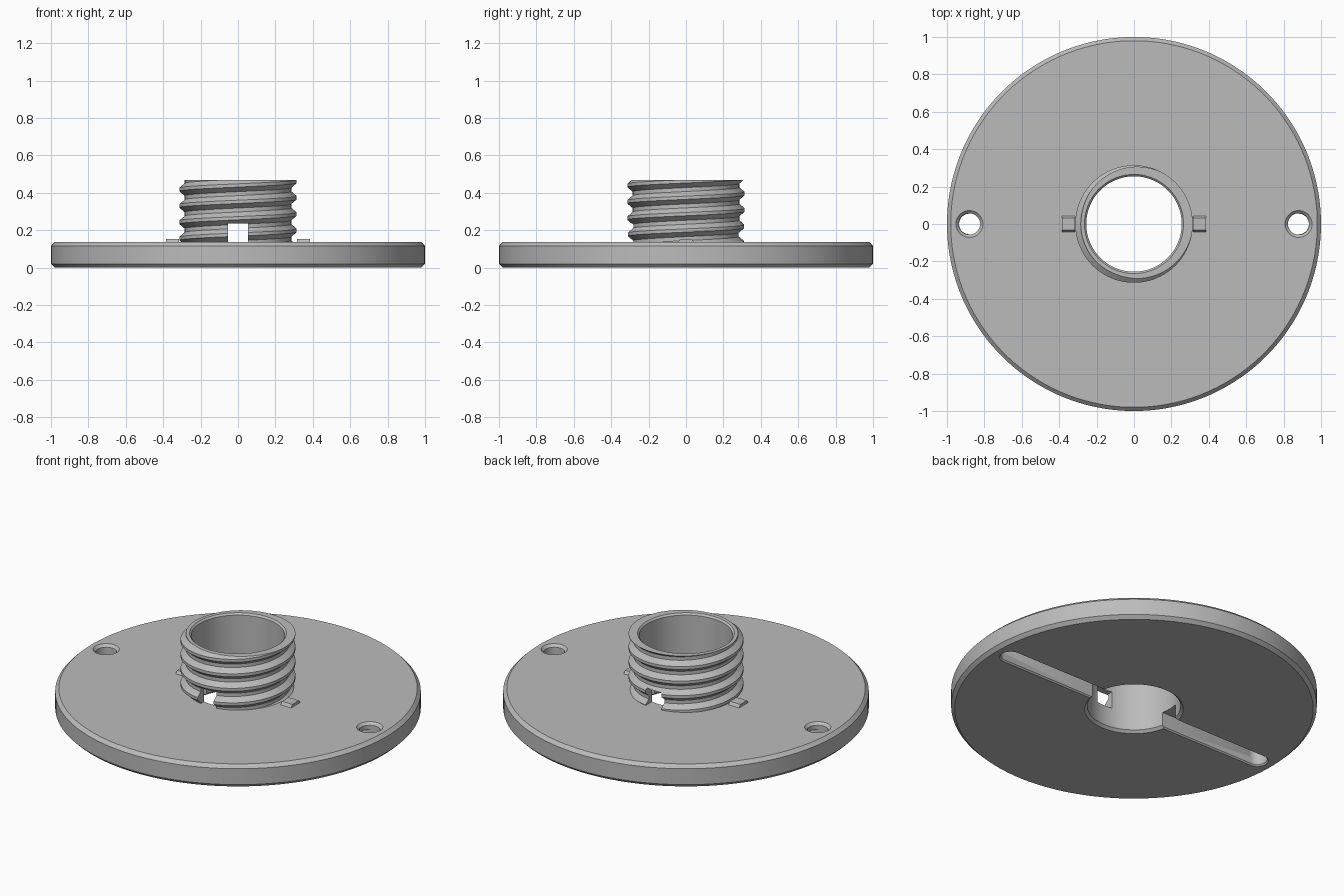
import bpy, bmesh, math
from math import cos, sin, pi, tau

if "Cube" in bpy.data.objects:
    bpy.data.objects.remove(bpy.data.objects["Cube"], do_unlink=True)

GREY = (0.5, 0.5, 0.5, 1)
mat = bpy.data.materials.new("plain grey")
mat.use_nodes = True
mat.diffuse_color = GREY
mat.node_tree.nodes["Principled BSDF"].inputs["Base Color"].default_value = GREY

BASE_TOP, TUBE_TOP = 0.136, 0.468
BORE, HOLE_X = 0.255, 0.88


def make_object(name, bm, helper=False):
    bmesh.ops.recalc_face_normals(bm, faces=bm.faces)
    mesh = bpy.data.meshes.new(name)
    bm.to_mesh(mesh)
    bm.free()
    mesh.materials.append(mat)
    obj = bpy.data.objects.new(name, mesh)
    bpy.context.collection.objects.link(obj)
    obj.hide_render = helper
    return obj


def loft(name, levels, x=0, half_length=0, n=64, helper=True):
    """Stack rounded slot outlines given as (z, radius); zero length gives a round plug."""
    bm = bmesh.new()
    rings = []
    for z, r in levels:
        ring = []
        for i in range(n):
            a = tau * (i + 0.5) / n
            shift = half_length if cos(a) > 0 else -half_length
            ring.append(bm.verts.new((x + shift + r * cos(a), r * sin(a), z)))
        rings.append(ring)
    for low, high in zip(rings, rings[1:]):
        for i in range(n):
            k = (i + 1) % n
            bm.faces.new((low[i], low[k], high[k], high[i]))
    bm.faces.new(rings[0])
    bm.faces.new(rings[-1])
    return make_object(name, bm, helper)


def box(name, size, centre, helper=False, taper=1):
    bm = bmesh.new()
    bmesh.ops.create_cube(bm, size=1)
    for v in bm.verts:
        if v.co.z > 0:
            v.co.y *= taper
        v.co = [c * s + o for c, s, o in zip(v.co, size, centre)]
    return make_object(name, bm, helper)


def cut(obj, *cutters):
    bpy.context.view_layer.objects.active = obj
    for c in cutters:
        mod = obj.modifiers.new("cut", "BOOLEAN")
        mod.operation, mod.solver, mod.object = "DIFFERENCE", "EXACT", c
        bpy.ops.object.modifier_apply(modifier=mod.name)
        bpy.data.objects.remove(c, do_unlink=True)


def smooth(obj):
    bpy.ops.object.select_all(action="DESELECT")
    obj.select_set(True)
    bpy.context.view_layer.objects.active = obj
    bpy.ops.object.shade_smooth_by_angle(angle=math.radians(30))


# Round base plate with chamfered rims
base = loft("base_plate", [(0, 0.98), (0.02, 1), (BASE_TOP - 0.02, 1), (BASE_TOP, 0.98)],
            n=128, helper=False)
cut(base, loft("bore_cutter", [(-0.02, BORE + 0.035), (0.015, BORE), (0.2, BORE)], n=96))

# Cable channel underneath and the two screw holes at its ends
cut(base, loft("channel_cutter", [(-0.01, 0.07), (0.008, 0.055), (0.095, 0.055)],
               half_length=HOLE_X))
for side in (-1, 1):
    cut(base, loft("hole_cutter", [(0.05, 0.057), (BASE_TOP - 0.015, 0.057), (BASE_TOP + 0.01, 0.082)],
                   x=side * HOLE_X))
smooth(base)

# Threaded tube: one thread section swept along a helix, neighbouring turns welded
PITCH, STEPS, TURNS = 0.0875, 96, 8
section = [(-0.5, 0.285), (-0.38, 0.285), (-0.1, 0.314), (0.1, 0.314), (0.38, 0.285), (0.5, 0.285)]
bm = bmesh.new()
rows = []
for j in range(STEPS * TURNS + 1):
    a = tau * j / STEPS
    rows.append([bm.verts.new((r * cos(a), r * sin(a), 0.199 + PITCH * (j / STEPS - 3 + t)))
                 for t, r in section])
for p, q in zip(rows, rows[1:]):
    for i in range(len(section) - 1):
        bm.faces.new((p[i], q[i], q[i + 1], p[i + 1]))
bmesh.ops.remove_doubles(bm, verts=bm.verts, dist=0.0002)
for z, up in ((BASE_TOP - 0.001, -1), (TUBE_TOP, 1)):
    parts = bm.verts[:] + bm.edges[:] + bm.faces[:]
    res = bmesh.ops.bisect_plane(bm, geom=parts, plane_co=(0, 0, z), plane_no=(0, 0, up),
                                 clear_outer=True)
    rim = [e for e in res["geom_cut"] if isinstance(e, bmesh.types.BMEdge)]
    bmesh.ops.holes_fill(bm, edges=rim, sides=0)
tube = make_object("threaded_tube", bm)
cut(tube,
    loft("tube_bore_cutter", [(0, BORE), (TUBE_TOP - 0.01, BORE), (TUBE_TOP + 0.01, BORE + 0.02)], n=96),
    box("notch_cutter", (0.105, 1, 0.135), (0, 0, 0.17), helper=True))
smooth(tube)

# Small locating tabs beside the tube
for name, side in (("left_tab", 1), ("right_tab", -1)):
    box(name, (0.07, 0.105, 0.03), (side * 0.35, 0, BASE_TOP + 0.002), taper=0.6)
